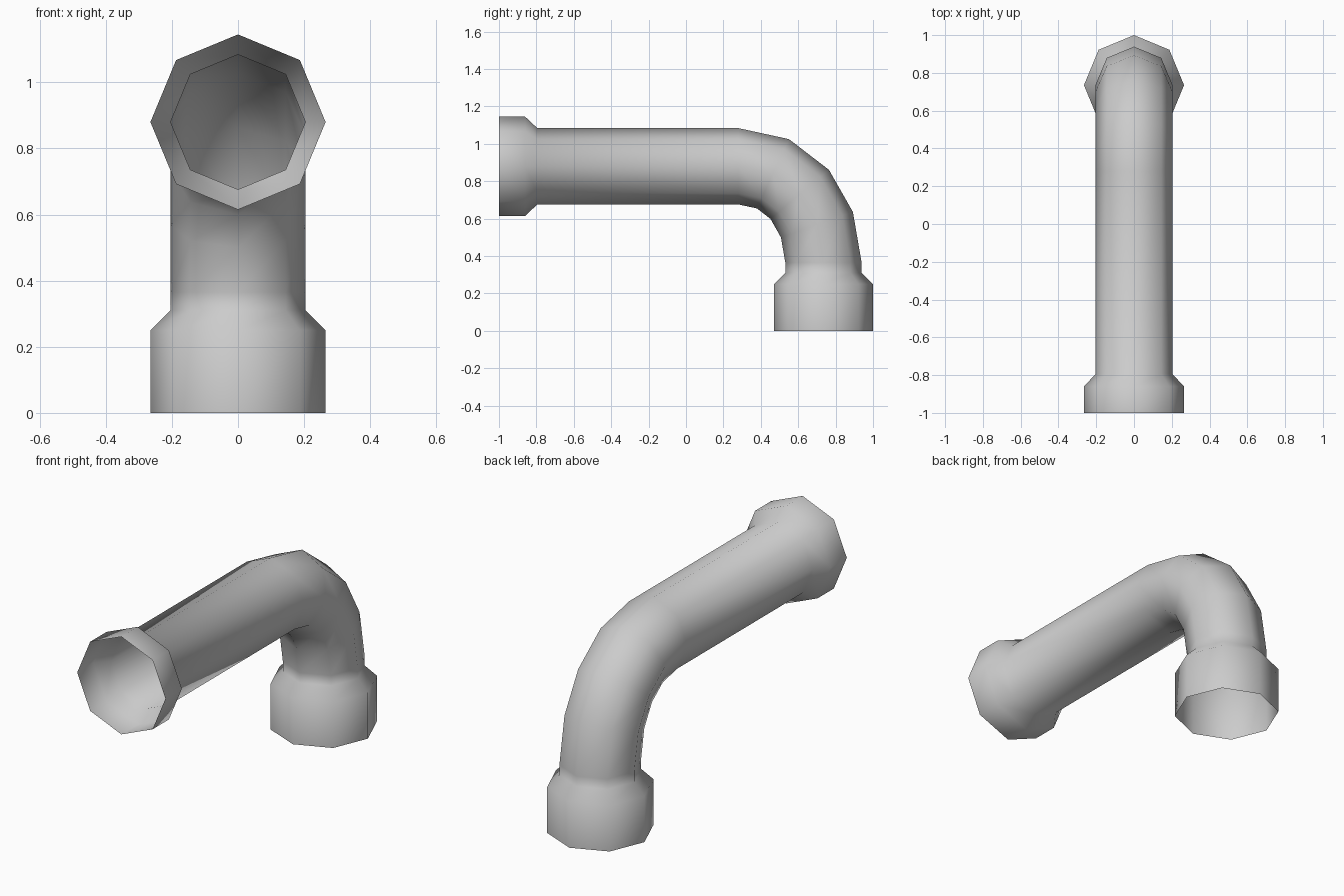
import bpy, bmesh, math

if "Cube" in bpy.data.objects:
    bpy.data.objects.remove(bpy.data.objects["Cube"])

SIDES = 8
PIPE, COLLAR = 0.204, 0.265

# Stations along the centre line: y, z, downward turn in degrees, radius
stations = [
    (-1.0, 0.88, 0, COLLAR), (-0.86, 0.88, 0, COLLAR),     # front collar
    (-0.795, 0.88, 0, PIPE), (0.28, 0.88, 0, PIPE),        # straight run
    (0.465, 0.84, 24.7, PIPE), (0.608, 0.73, 50, PIPE),    # elbow
    (0.70, 0.568, 70.5, PIPE), (0.735, 0.365, 90, PIPE),
    (0.735, 0.31, 90, PIPE),
    (0.735, 0.25, 90, COLLAR), (0.735, 0.0, 90, COLLAR),   # bottom collar
]

# Open-ended shell swept through the stations
bm = bmesh.new()
rings = []
for y, z, turn, r in stations:
    t = math.radians(turn)
    ring = []
    for i in range(SIDES):
        a = 2 * math.pi * i / SIDES
        u = r * math.cos(a)
        ring.append(bm.verts.new((r * math.sin(a), y + u * math.sin(t), z + u * math.cos(t))))
    rings.append(ring)
for a, b in zip(rings, rings[1:]):
    for i in range(SIDES):
        j = (i + 1) % SIDES
        # wound so the normals face outward
        bm.faces.new((a[i], b[i], b[j], a[j])).smooth = True

mesh = bpy.data.meshes.new("elbow_pipe")
bm.to_mesh(mesh)
bm.free()
pipe = bpy.data.objects.new("elbow_pipe", mesh)
bpy.context.collection.objects.link(pipe)
